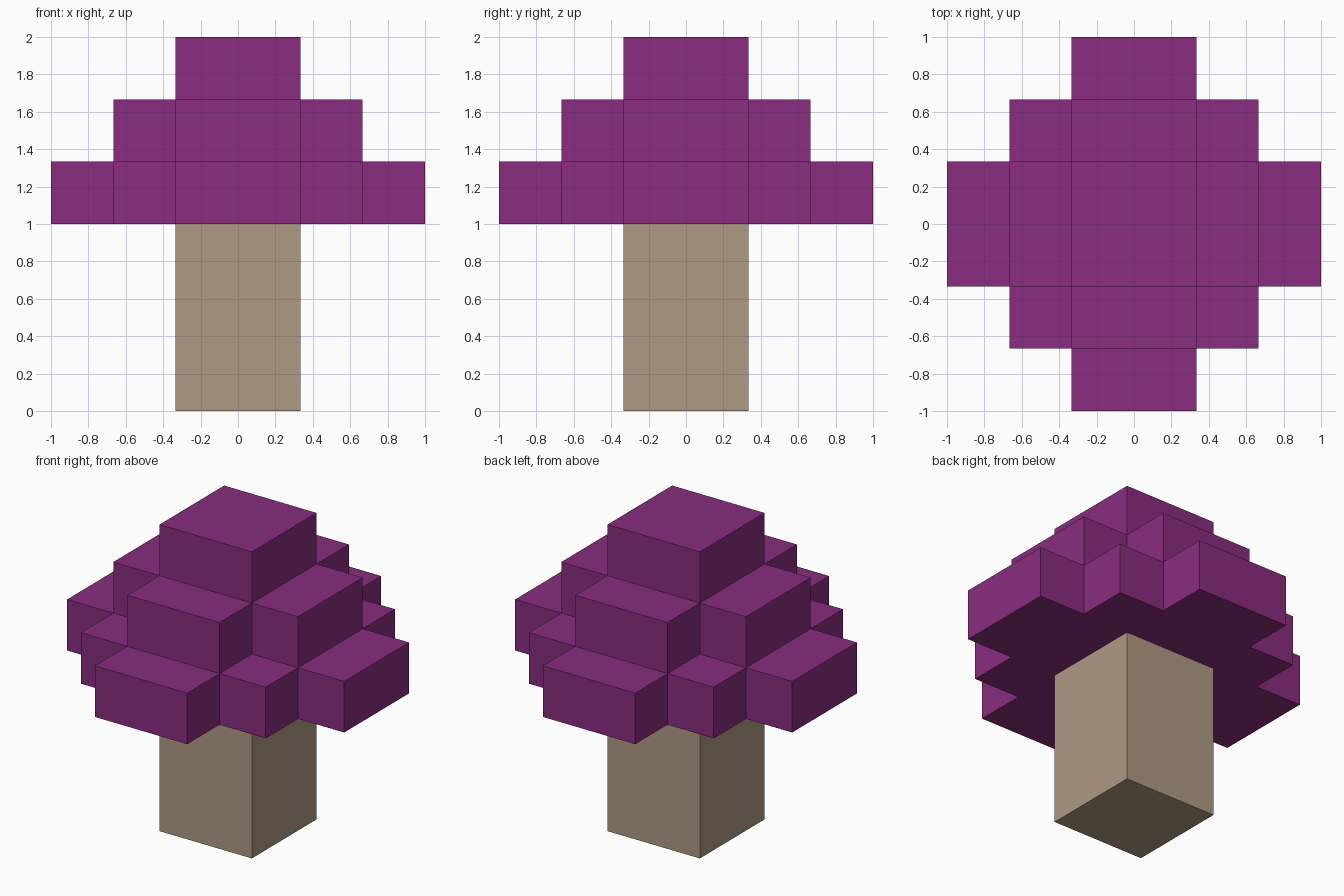
import bpy
import bmesh
from mathutils import Vector

U = 1 / 3  # size of one block

if "Cube" in bpy.data.objects:
    bpy.data.objects.remove(bpy.data.objects["Cube"])


def material(name, rgb):
    mat = bpy.data.materials.new(name)
    mat.use_nodes = True
    color = (*rgb, 1)
    mat.diffuse_color = color
    mat.node_tree.nodes["Principled BSDF"].inputs["Base Color"].default_value = color
    return mat


def blocks(name, cells, mat):
    """One clean shell around a set of grid cells, without inner faces."""
    bm = bmesh.new()
    for cell in cells:
        for axis in range(3):
            for side in (-1, 1):
                n = Vector((0, 0, 0))
                n[axis] = side
                if tuple(int(a + b) for a, b in zip(cell, n)) in cells:
                    continue
                s = Vector((0, 0, 0))
                s[(axis + 1) % 3] = 1
                t = n.cross(s)
                mid = Vector(cell) + Vector((0.5, 0.5, 0.5)) + n / 2
                ring = [mid + (a * s + b * t) / 2
                        for a, b in ((-1, -1), (1, -1), (1, 1), (-1, 1))]
                bm.faces.new([bm.verts.new(p * U) for p in ring])
    bmesh.ops.remove_doubles(bm, verts=bm.verts, dist=0.001)
    bmesh.ops.dissolve_limit(bm, angle_limit=0.01, verts=bm.verts, edges=bm.edges)
    bmesh.ops.recalc_face_normals(bm, faces=bm.faces)
    mesh = bpy.data.meshes.new(name)
    bm.to_mesh(mesh)
    bm.free()
    mesh.materials.append(mat)
    obj = bpy.data.objects.new(name, mesh)
    bpy.context.collection.objects.link(obj)
    return obj


purple = material("purple leaves", (0.25, 0.026, 0.21))
tan = material("tan bark", (0.43, 0.32, 0.225))


def ring_index(i):
    """Distance of a cell from the middle plane."""
    return i if i >= 0 else -1 - i


# Trunk: square column
blocks("trunk", {(x, y, z) for x in (-1, 0) for y in (-1, 0) for z in range(3)}, tan)

# Canopy: stepped pyramid, each block one step lower for each step outwards
span = range(-3, 3)
blocks("canopy", {(x, y, z + 3) for x in span for y in span for z in range(3)
                  if ring_index(x) + ring_index(y) + z <= 2}, purple)
